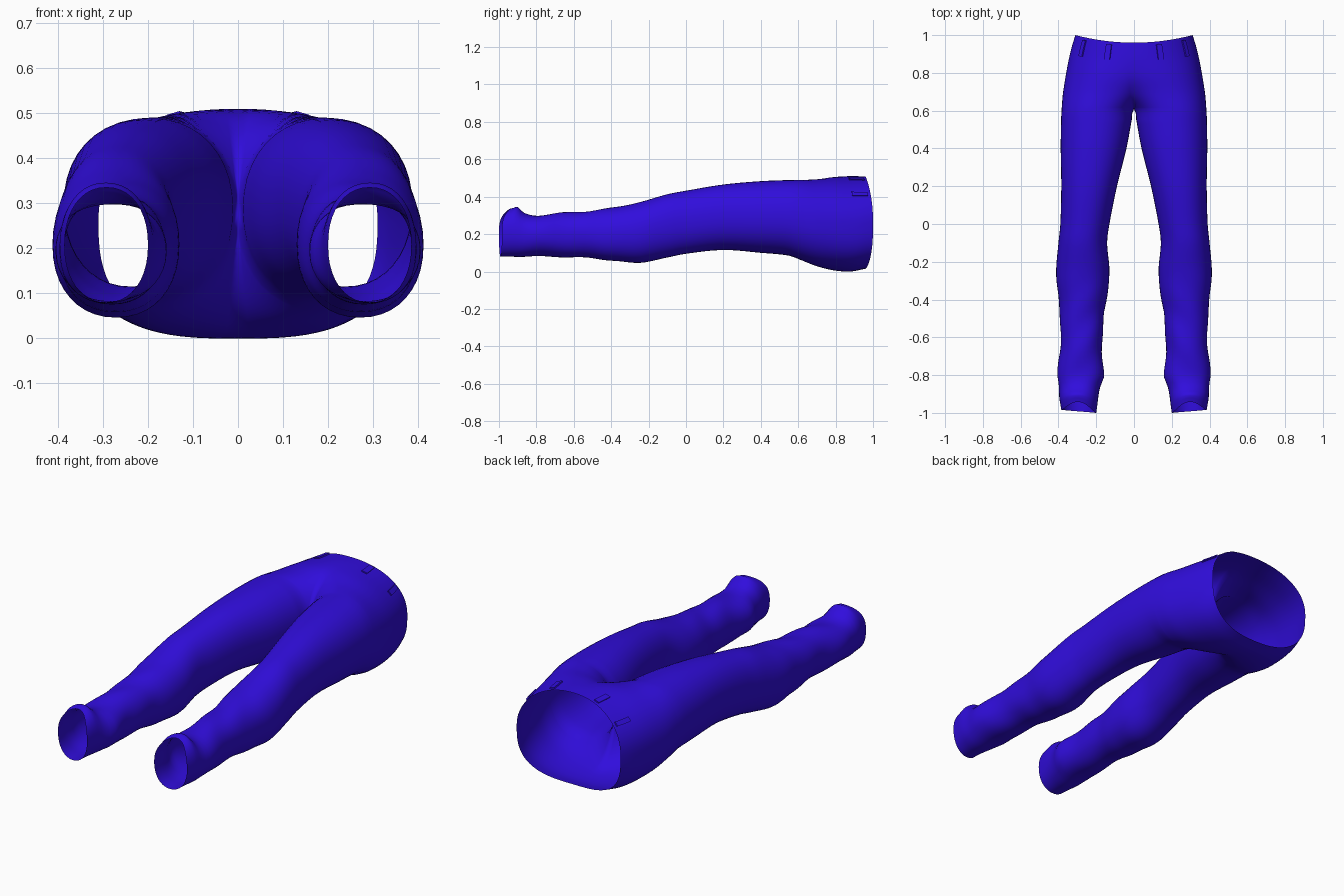
import bpy, bmesh, math
from mathutils import Vector

cube = bpy.data.objects.get("Cube")
if cube:
    bpy.data.objects.remove(cube)

blue = bpy.data.materials.new("denim_blue")
blue.use_nodes = True
blue.diffuse_color = (0.03, 0.004, 0.72, 1)
blue.node_tree.nodes["Principled BSDF"].inputs["Base Color"].default_value = blue.diffuse_color

# Stations along one leg: y, inner x, outer x, underside z, upper z.
# A negative inner x means the tube is cut open at the centre seam.
STATIONS = [
    (-1, .2, .385, .08, .335), (-.93, .19, .395, .08, .345), (-.86, .18, .4, .08, .31),
    (-.8, .16, .405, .08, .3), (-.65, .17, .39, .078, .315), (-.5, .16, .39, .07, .325),
    (-.4, .145, .4, .06, .34), (-.25, .13, .412, .046, .37), (-.1, .142, .4, .075, .413),
    (0, .13, .39, .095, .432), (.2, .09, .385, .115, .465), (.4, .04, .388, .1, .483),
    (.55, .012, .386, .085, .489), (.61, 0, .383, .063, .49), (.7, -.1, .375, .028, .493),
    (.79, -.23, .358, .006, .505), (.88, -.32, .335, 0, .51), (.96, -.31, .31, .015, .508),
]
SEGMENTS = 40


def smooth(u):
    u = min(max(u, 0), 1)
    return u * u * (3 - 2 * u)


def station(y):
    """Cubic interpolation between neighbouring stations."""
    k = 0
    while k < len(STATIONS) - 2 and y > STATIONS[k + 1][0]:
        k += 1
    p, q = STATIONS[k], STATIONS[k + 1]
    before, after = STATIONS[max(k - 1, 0)], STATIONS[min(k + 2, len(STATIONS) - 1)]
    h = q[0] - p[0]
    u = (y - p[0]) / h
    out = []
    for c in range(1, 5):
        m0 = (q[c] - before[c]) / (q[0] - before[0]) * h
        m1 = (after[c] - p[c]) / (after[0] - p[0]) * h
        d = q[c] - p[c]
        out.append(p[c] + u * (m0 + u * (3 * d - 2 * m0 - m1 + u * (m0 + m1 - 2 * d))))
    return out


def cloth_point(y, s):
    """Point on the garment; s runs from -1 (upper seam) over the outside to 1 (under seam)."""
    inner, outer, low, high = station(y)
    cx, a = (inner + outer) / 2, (outer - inner) / 2
    cz, b = (low + high) / 2, (high - low) / 2
    power = .92 if s < 0 else .92 - .2 * smooth((y - .6) / .3)
    limit = math.pi
    if y >= .61:
        limit = math.acos(-min(1, max(0, cx / a) ** (1 / power)))
    t = -s * limit
    co, si = math.cos(t), math.sin(t)
    # creased cloth around the calf and ankle
    fade = smooth((y + .97) / .12) * smooth((-.2 - y) / .3)
    crease = 1 + .025 * fade * math.sin(26 * y + 2 * math.cos(t) + math.sin(2 * t))
    x = cx + a * crease * math.copysign(abs(co) ** power, co)
    z = cz + b * crease * math.copysign(abs(si) ** power, si)
    if y >= .61 and abs(s) == 1:
        x = 0
    # waist rises at the sides, hem is cut back above the foot
    waist = .04 * (x / .31) ** 2 * smooth((y - .7) / .26)
    hem = (.05 * max(0, si) ** 3 + .008 * (1 + co)) * smooth((-.86 - y) / .14)
    return Vector((x, y + waist + hem, z))


def make_object(name, bm):
    mesh = bpy.data.meshes.new(name)
    bm.to_mesh(mesh)
    bm.free()
    mesh.materials.append(blue)
    obj = bpy.data.objects.new(name, mesh)
    bpy.context.collection.objects.link(obj)
    mirror = obj.modifiers.new("Mirror", "MIRROR")
    mirror.merge_threshold = .0005
    bpy.ops.object.select_all(action="DESELECT")
    obj.select_set(True)
    bpy.context.view_layer.objects.active = obj
    bpy.ops.object.shade_smooth_by_angle(angle=math.radians(50))
    return obj


# Trousers: one leg and half of the hips, mirrored
levels = [-1 + 1.61 * i / 60 for i in range(60)] + [.61 + .35 * (i / 22) ** 1.3 for i in range(23)]
bm = bmesh.new()
rings = [[bm.verts.new(cloth_point(y, 2 * j / SEGMENTS - 1)) for j in range(SEGMENTS + 1)]
         for y in levels]
for r, n in zip(rings, rings[1:]):
    for j in range(SEGMENTS):
        bm.faces.new((r[j], r[j + 1], n[j + 1], n[j]))
bmesh.ops.remove_doubles(bm, verts=bm.verts, dist=.0002)
make_object("trousers", bm)


def belt_loop(name, s):
    """Thin raised strip that follows the waist."""
    bm = bmesh.new()
    y0, y1, half = .865, .945, .03
    grids = []
    for lift in (.001, .008):
        grid = []
        for i in range(5):
            y = y0 + (y1 - y0) * i / 4
            row = []
            for side in (-1, 1):
                p = cloth_point(y, s + side * half)
                out = Vector((p.x, 0, p.z - .255)).normalized()
                row.append(bm.verts.new(p + out * lift))
            grid.append(row)
        grids.append(grid)
    under, over = grids
    for i in range(4):
        bm.faces.new((over[i][0], over[i][1], over[i + 1][1], over[i + 1][0]))
        for k in (0, 1):
            bm.faces.new((under[i][k], over[i][k], over[i + 1][k], under[i + 1][k]))
    for i in (0, 4):
        bm.faces.new((under[i][0], under[i][1], over[i][1], over[i][0]))
    bmesh.ops.recalc_face_normals(bm, faces=bm.faces)
    make_object(name, bm)


# Belt loops at the front and at the sides
belt_loop("front_belt_loops", -.75)
belt_loop("side_belt_loops", -.4)
